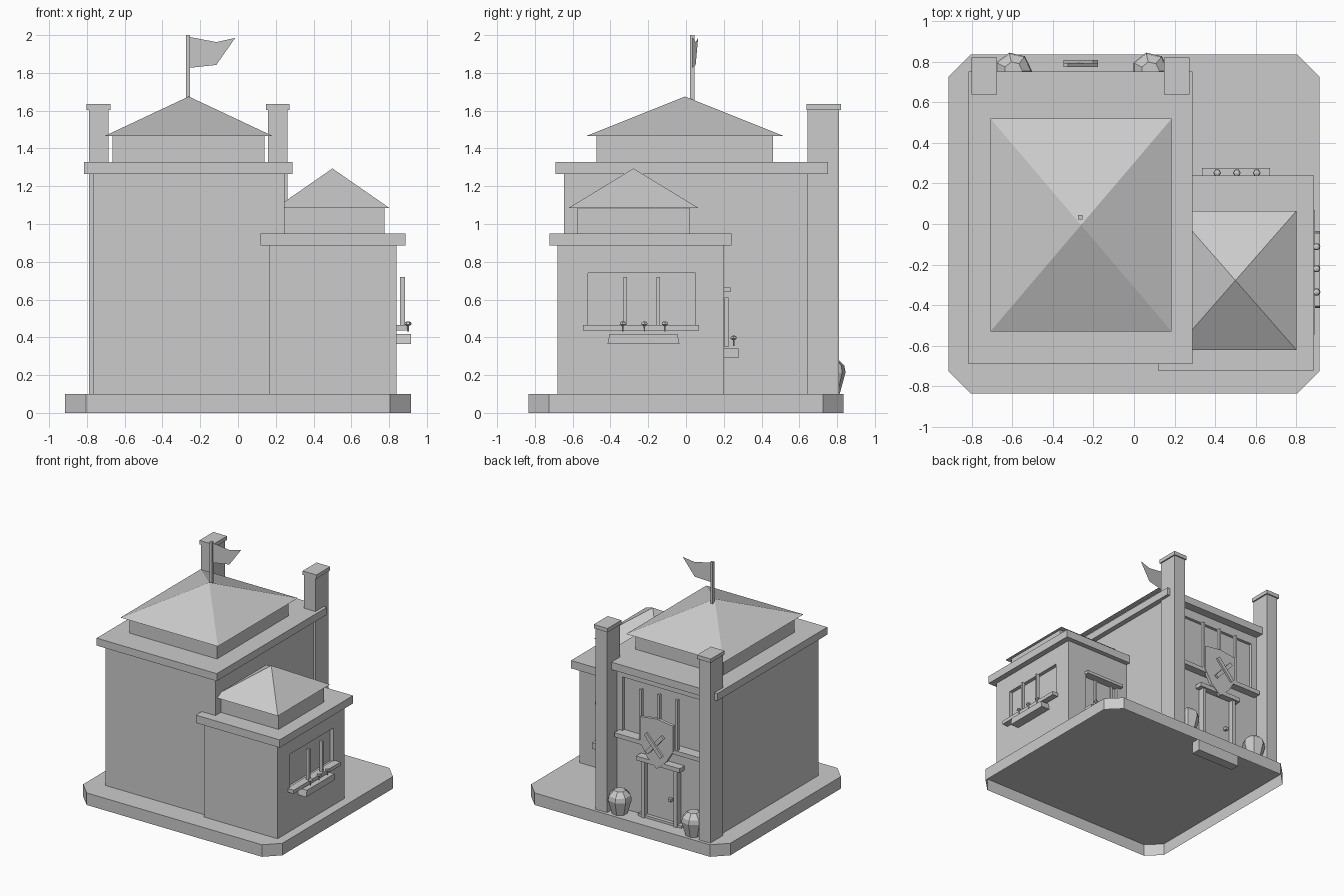
import bpy, bmesh, math
from mathutils import Matrix, Vector

cube = bpy.data.objects.get("Cube")
if cube:
    bpy.data.objects.remove(cube, do_unlink=True)

stone = bpy.data.materials.new("plain grey")
stone.use_nodes = True
GREY = (0.6, 0.6, 0.6, 1)
stone.diffuse_color = GREY
stone.node_tree.nodes["Principled BSDF"].inputs["Base Color"].default_value = GREY


def finish(name, bm):
    bmesh.ops.recalc_face_normals(bm, faces=bm.faces)
    mesh = bpy.data.meshes.new(name)
    bm.to_mesh(mesh)
    bm.free()
    mesh.materials.append(stone)
    ob = bpy.data.objects.new(name, mesh)
    bpy.context.collection.objects.link(ob)
    return ob


def box(name, x, y, z, roll=0):
    """Box from (low, high) ranges, optionally rolled about its own y axis."""
    lo, hi = Vector((x[0], y[0], z[0])), Vector((x[1], y[1], z[1]))
    bm = bmesh.new()
    bmesh.ops.create_cube(bm, size=1, matrix=Matrix.Translation((lo + hi) / 2)
                          @ Matrix.Rotation(roll, 4, 'Y')
                          @ Matrix.Diagonal((*(hi - lo), 1)))
    return finish(name, bm)


def recess(wall, name, x, y, z):
    """Cut a shallow window opening into a wall."""
    cutter = box(name, x, y, z)
    cutter.hide_render = cutter.hide_viewport = True
    mod = wall.modifiers.new(name, 'BOOLEAN')
    mod.operation, mod.object = 'DIFFERENCE', cutter


def prism(name, outline, offset, open_bottom=False):
    """Extrude a closed outline along an offset."""
    bm = bmesh.new()
    face = bm.faces.new([bm.verts.new(p) for p in outline])
    new = bmesh.ops.extrude_face_region(bm, geom=[face], use_keep_orig=True)["geom"]
    bmesh.ops.translate(bm, vec=offset, verts=[v for v in new if isinstance(v, bmesh.types.BMVert)])
    bmesh.ops.recalc_face_normals(bm, faces=bm.faces)
    if open_bottom:
        low = [f for f in bm.faces if f.normal.z < -.9]
        bmesh.ops.delete(bm, geom=low, context='FACES_ONLY')
    return finish(name, bm)


def pyramid(name, x, y, z):
    bm = bmesh.new()
    base = [bm.verts.new((a, b, z[0])) for a, b in
            ((x[0], y[0]), (x[1], y[0]), (x[1], y[1]), (x[0], y[1]))]
    tip = bm.verts.new((sum(x) / 2, sum(y) / 2, z[1]))
    bm.faces.new(base)
    for i in range(4):
        bm.faces.new((base[i], base[(i + 1) % 4], tip))
    return finish(name, bm)


def lathe(name, centre, profile, sides):
    """Stack of polygon rings from (radius, height) pairs."""
    bm = bmesh.new()
    rings = [[bm.verts.new((centre[0] + r * math.cos(math.tau * i / sides),
                            centre[1] + r * math.sin(math.tau * i / sides),
                            centre[2] + h)) for i in range(sides)] for r, h in profile]
    for a, b in zip(rings, rings[1:]):
        for i in range(sides):
            j = (i + 1) % sides
            bm.faces.new((a[i], a[j], b[j], b[i]))
    bm.faces.new(rings[0])
    bm.faces.new(rings[-1])
    return finish(name, bm)


def flower(x, y, z):
    lathe("flower", (x, y, z), [(.004, -.03), (.005, 0), (.019, .008), (.016, .02), (.006, .024)], 6)


# Hollow ground slab with clipped corners, open underneath
X, Y, C = .915, .835, .11
prism("ground_slab", [(-X + C, -Y, 0), (X - C, -Y, 0), (X, -Y + C, 0), (X, Y - C, 0),
                      (X - C, Y, 0), (-X + C, Y, 0), (-X, Y - C, 0), (-X, -Y + C, 0)],
      (0, 0, .1), open_bottom=True)

# Main block, cornice, attic and roof
MID, BACK = -.263, .68
main = box("main_walls", (-.766, .245), (-.645, BACK), (.1, 1.27))
recess(main, "upper_window_cutter", (MID - .37, MID + .37), (BACK - .025, BACK + .1), (.745, 1.19))
box("main_cornice", (-.815, .288), (-.69, .752), (1.265, 1.327))
box("main_attic", (-.665, .14), (-.475, .46), (1.327, 1.465))
pyramid("main_roof", (-.708, .186), (-.53, .52), (1.465, 1.675))

# Side wing
wing = box("wing_walls", (.165, .84), (-.68, .2), (.1, .89))
recess(wing, "side_window_cutter", (.81, .95), (-.52, .05), (.46, .74))
recess(wing, "back_window_cutter", (.34, .66), (.17, .3), (.34, .64))
box("wing_cornice", (.118, .888), (-.722, .24), (.885, .95))
box("wing_attic", (.225, .775), (-.575, .02), (.95, 1.086))
pyramid("wing_roof", (.2, .8), (-.62, .064), (1.086, 1.294))

# Corner chimneys
for cx in (-.738, .21):
    box("chimney", (cx - .052, cx + .052), (.642, .81), (.1, 1.61))
    box("chimney_cap", (cx - .063, cx + .063), (.638, .82), (1.603, 1.635))

# Flagpole and swallow-tailed cloth flag
box("flagpole", (-.276, -.254), (.022, .044), (1.62, 2))
flag = [(-.255, 1.99), (-.115, 1.963), (-.015, 1.985), (-.115, 1.842), (-.255, 1.827)]
cloth = bmesh.new()
cloth.faces.new([cloth.verts.new((x, .033 + (x + .255) * .13, z)) for x, z in flag])
finish("flag", cloth)

# Side window of the wing
box("side_window_sill", (.83, .893), (-.545, .07), (.435, .465))
for y in (-.322, -.146):
    box("side_window_bar", (.857, .883), (y - .009, y + .009), (.465, .72))
prism("side_flower_box", [(.835, -.415, .365), (.835, -.035, .365),
                          (.835, -.045, .418), (.835, -.405, .418)], (.082, 0, 0))
for y in (-.335, -.22, -.112):
    flower(.9, y, .46)

# Back window of the wing
box("back_window_lintel", (.31, .67), (.2, .236), (.64, .665))
for x in (.42, .58):
    box("back_window_bar", (x - .009, x + .009), (.205, .226), (.35, .61))
box("back_flower_box", (.335, .67), (.198, .277), (.29, .34))
for x in (.41, .507, .605):
    flower(x, .252, .385)

# Entrance: door, posts, lintel, knob and threshold
WALL = BACK - .005
box("door", (MID - .15, MID + .15), (WALL, .69), (.1, .57))
for s in (-1, 1):
    box("door_post", (MID + s * .15 - .015, MID + s * .15 + .015), (WALL, .73), (.1, .57))
box("door_lintel", (MID - .2, MID + .2), (WALL, .745), (.57, .605))
box("door_knob", (MID - .1, MID - .075), (WALL, .72), (.29, .315))
box("door_threshold", (MID - .2, MID + .2), (.64, .72), (0, .12))

# Sill and bars of the long upper window
box("upper_sill", (MID - .4, MID + .4), (WALL, .745), (.71, .745))
for x in (-.165, 0, .165):
    box("upper_window_bar", (MID + x - .011, MID + x + .011), (.715, .738), (.745, 1.165))

# Shield with crossed bars
half = [(.15, .945), (.15, .73), (.09, .63)]
shield = [(0, .965)] + half + [(0, .55)] + [(-x, z) for x, z in reversed(half)]
prism("shield", [(MID + .008 + x, .725, z) for x, z in shield], (0, .026, 0))
for s, y in ((-1, .775), (1, .79)):
    box("crossed_bar", (MID - .016, MID + .016), (y, y + .018), (.655, .875), s * math.radians(42))

# Faceted shrubs beside the entrance
for x in (-.595, .08):
    lathe("shrub", (x, .755, .1), [(.06, 0), (.092, .115), (.085, .15), (.045, .19)], 7)
